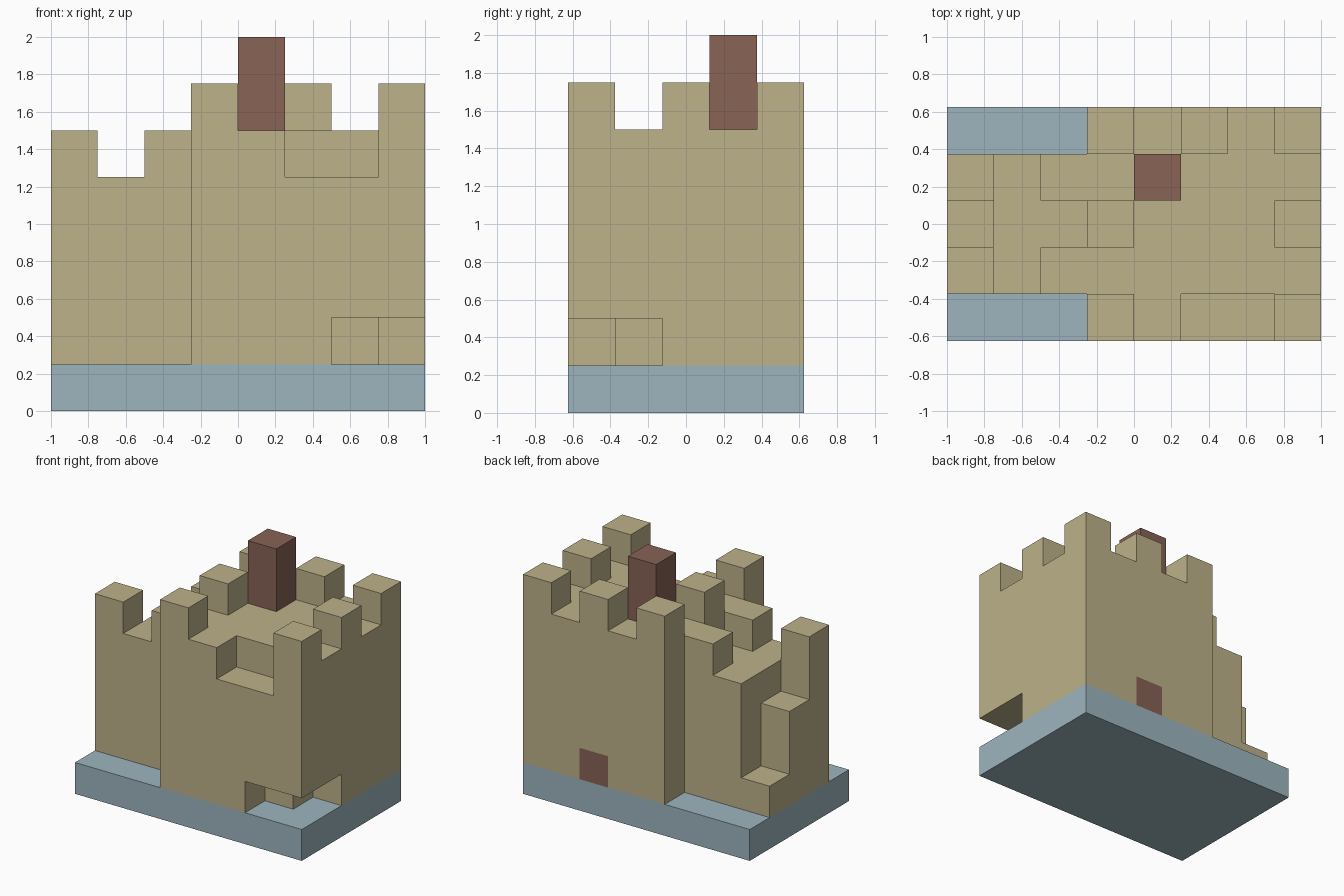
import bpy
import bmesh
from mathutils import Vector

if "Cube" in bpy.data.objects:
    bpy.data.objects.remove(bpy.data.objects["Cube"], do_unlink=True)

CELL = 0.25                       # everything sits on a grid of cubes
CORNER = Vector((-1.0, -0.625, 0.0))


def material(name, rgb):
    mat = bpy.data.materials.new(name)
    mat.use_nodes = True
    color = (*rgb, 1.0)
    mat.diffuse_color = color
    mat.node_tree.nodes["Principled BSDF"].inputs["Base Color"].default_value = color
    return mat


SAND = material("sandstone", (0.509, 0.445, 0.254))
BLUE = material("pale blue", (0.337, 0.462, 0.521))
BROWN = material("red brown", (0.246, 0.125, 0.089))


def block(name, low, high, mat):
    """Box between two grid corners, given in cells from the front right floor corner."""
    a = Vector(low) * CELL + CORNER
    b = Vector(high) * CELL + CORNER
    mesh = bpy.data.meshes.new(name)
    bm = bmesh.new()
    bmesh.ops.create_cube(bm, size=1)
    for v in bm.verts:
        v.co = Vector([c * s for c, s in zip(v.co, b - a)]) + (a + b) / 2
    bm.to_mesh(mesh)
    bm.free()
    mesh.materials.append(mat)
    obj = bpy.data.objects.new(name, mesh)
    bpy.context.scene.collection.objects.link(obj)
    return obj


def carve(target, low, high):
    """Cut a box out of the target and discard the cutter."""
    cutter = block("cutter", low, high, SAND)
    cutter.hide_render = True
    mod = target.modifiers.new("carve", 'BOOLEAN')
    mod.operation = 'DIFFERENCE'
    mod.solver = 'EXACT'
    mod.object = cutter
    bpy.context.view_layer.objects.active = target
    bpy.ops.object.modifier_apply(modifier=mod.name)
    bpy.data.objects.remove(cutter, do_unlink=True)


# Base slab
block("base", (0, 0, 0), (8, 5, 1), BLUE)

# Keep, with a breach in the front wall, an open front corner and a doorway
keep = block("keep", (3, 0, 1), (8, 5, 6), SAND)
carve(keep, (5, -1, 5), (7, 1, 7))
carve(keep, (6, -1, 0), (9, 1, 2))
carve(keep, (7, 0.5, 0), (9, 2, 2))
carve(keep, (5, 4, 0), (6, 6, 2))

# Door filling the back doorway flush with the wall
block("back_door", (5, 4, 1), (6, 5, 2), BROWN)

# Battlements around the keep
for i, j in [(3, 0), (7, 0), (3, 2), (7, 2), (3, 4), (5, 4), (7, 4)]:
    block("keep_merlon", (i, j, 6), (i + 1, j + 1, 7), SAND)

# Chimney on the keep roof
block("chimney", (4, 3, 6), (5, 4, 8), BROWN)

# Lower side wing with two merlons against the keep
block("wing", (1, 1, 1), (3, 4, 5), SAND)
for j in (1, 3):
    block("wing_merlon", (2, j, 5), (3, j + 1, 6), SAND)

# Outer stair climbing from the back to the front
for j, top in ((3, 2), (2, 4), (1, 6)):
    block("stair_step", (0, j, 1), (1, j + 1, top), SAND)
